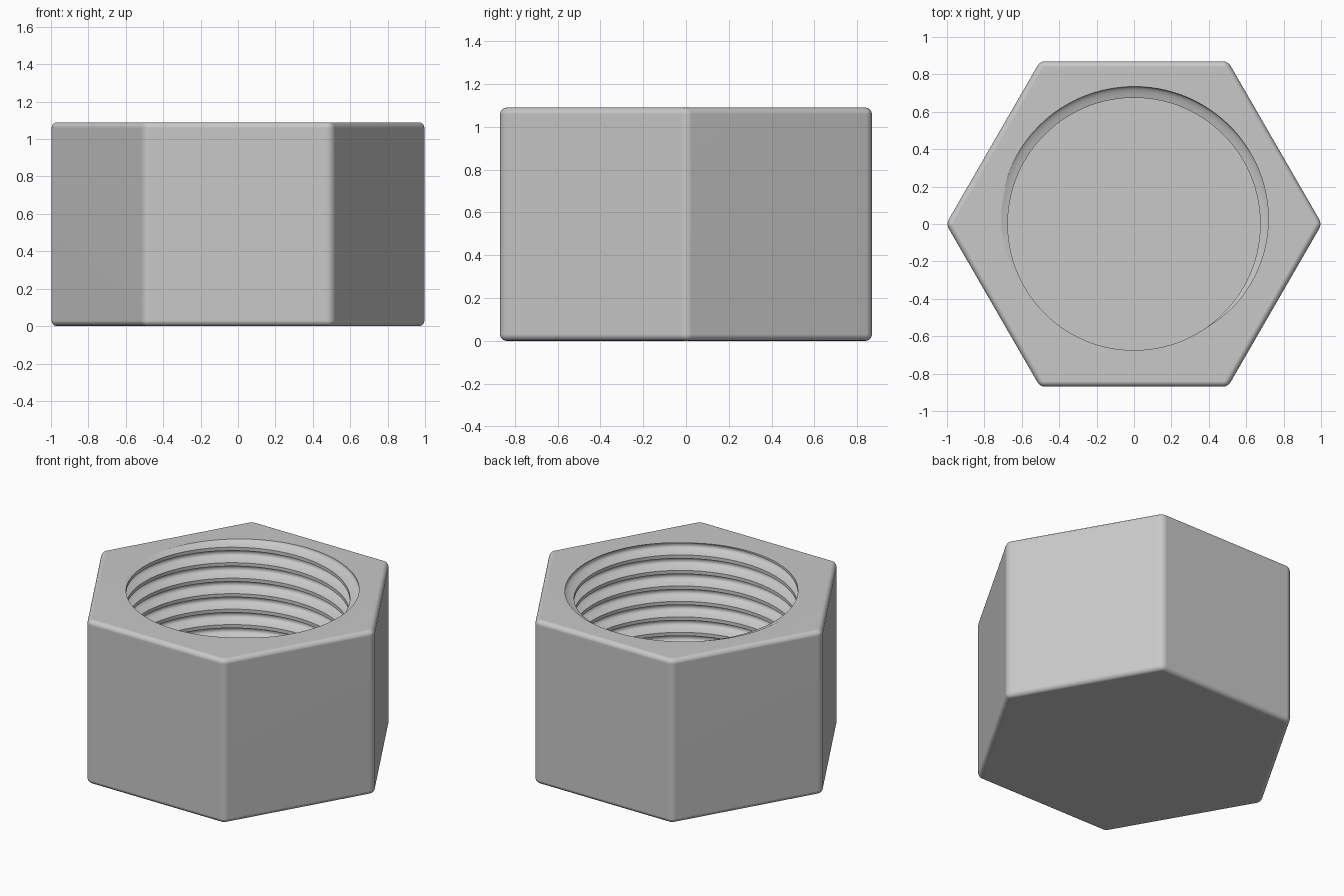
import bpy, bmesh, math

cube = bpy.data.objects.get("Cube")
if cube:
    bpy.data.objects.remove(cube, do_unlink=True)

HEIGHT = 1.09
APOTHEM = 0.87
EDGE = 0.03
FLOOR = 0.18
BORE = 0.675
DEPTH = 0.06
PITCH = 0.103
COLUMNS = 108
STEP = 20        # degrees of thread phase between helix rows


def make_object(name, bm, material):
    bmesh.ops.recalc_face_normals(bm, faces=bm.faces)
    mesh = bpy.data.meshes.new(name)
    bm.to_mesh(mesh)
    bm.free()
    mesh.materials.append(material)
    obj = bpy.data.objects.new(name, mesh)
    bpy.context.collection.objects.link(obj)
    return obj


def thread_radius(phase):
    """Rounded groove with a narrow flat crest between turns."""
    d = abs((phase - 85 + 180) % 360 - 180) / 140
    return BORE + DEPTH * max(0.0, 1 - d ** 2.5)


grey = bpy.data.materials.new("light grey")
grey.use_nodes = True
colour = (0.58, 0.58, 0.58, 1)
grey.diffuse_color = colour
grey.node_tree.nodes["Principled BSDF"].inputs["Base Color"].default_value = colour

# Hexagonal body with rounded edges
bm = bmesh.new()
radius = APOTHEM / math.cos(math.pi / 6)
corners = [bm.verts.new((radius * math.cos(i * math.pi / 3),
                         radius * math.sin(i * math.pi / 3), 0)) for i in range(6)]
base = bm.faces.new(corners)
top = bmesh.ops.extrude_face_region(bm, geom=[base], use_keep_orig=True)
for v in top["geom"]:
    if isinstance(v, bmesh.types.BMVert):
        v.co.z = HEIGHT
bmesh.ops.recalc_face_normals(bm, faces=bm.faces)
bmesh.ops.bevel(bm, geom=bm.edges[:], offset=EDGE, offset_type='OFFSET',
                segments=4, profile=0.5, affect='EDGES')
body = make_object("threaded_hex_cap", bm, grey)

# Threaded bore: rows follow the helix and are trimmed flat at both ends
bm = bmesh.new()
cut_top = HEIGHT + PITCH
turns = math.ceil((cut_top - FLOOR) / PITCH) + 3
rows = range(-2 * 360 // STEP, turns * 360 // STEP)
grid = []
for j in range(COLUMNS + 1):
    angle = 360 * j / COLUMNS
    a = math.radians(angle % 360)
    column = []
    for i in rows:
        z = HEIGHT + PITCH * (angle - 225 - STEP * i) / 360
        z = min(max(z, FLOOR), cut_top)
        r = thread_radius(angle - 360 * (z - HEIGHT) / PITCH)
        column.append(bm.verts.new((r * math.cos(a), r * math.sin(a), z)))
    grid.append(column)
for left, right in zip(grid, grid[1:]):
    for k in range(len(rows) - 1):
        bm.faces.new((left[k], right[k], right[k + 1], left[k + 1]))
bmesh.ops.remove_doubles(bm, verts=bm.verts, dist=0.00005)
loose = [e for e in bm.edges if not e.link_faces]
bmesh.ops.delete(bm, geom=loose, context='EDGES')
bmesh.ops.holes_fill(bm, edges=[e for e in bm.edges if e.is_boundary], sides=0)
cutter = make_object("bore_cutter", bm, grey)
cutter.hide_render = True

# Cut the bore
cut = body.modifiers.new("bore", 'BOOLEAN')
cut.operation = 'DIFFERENCE'
cut.solver = 'EXACT'
cut.object = cutter
bpy.ops.object.select_all(action='DESELECT')
body.select_set(True)
bpy.context.view_layer.objects.active = body
bpy.ops.object.modifier_apply(modifier=cut.name)
bpy.data.objects.remove(cutter, do_unlink=True)

# Smooth rounded edges and threads, flat hexagon sides
bpy.ops.object.shade_smooth_by_angle(angle=math.radians(35))
weighted = body.modifiers.new("face_weight", 'WEIGHTED_NORMAL')
weighted.keep_sharp = True
